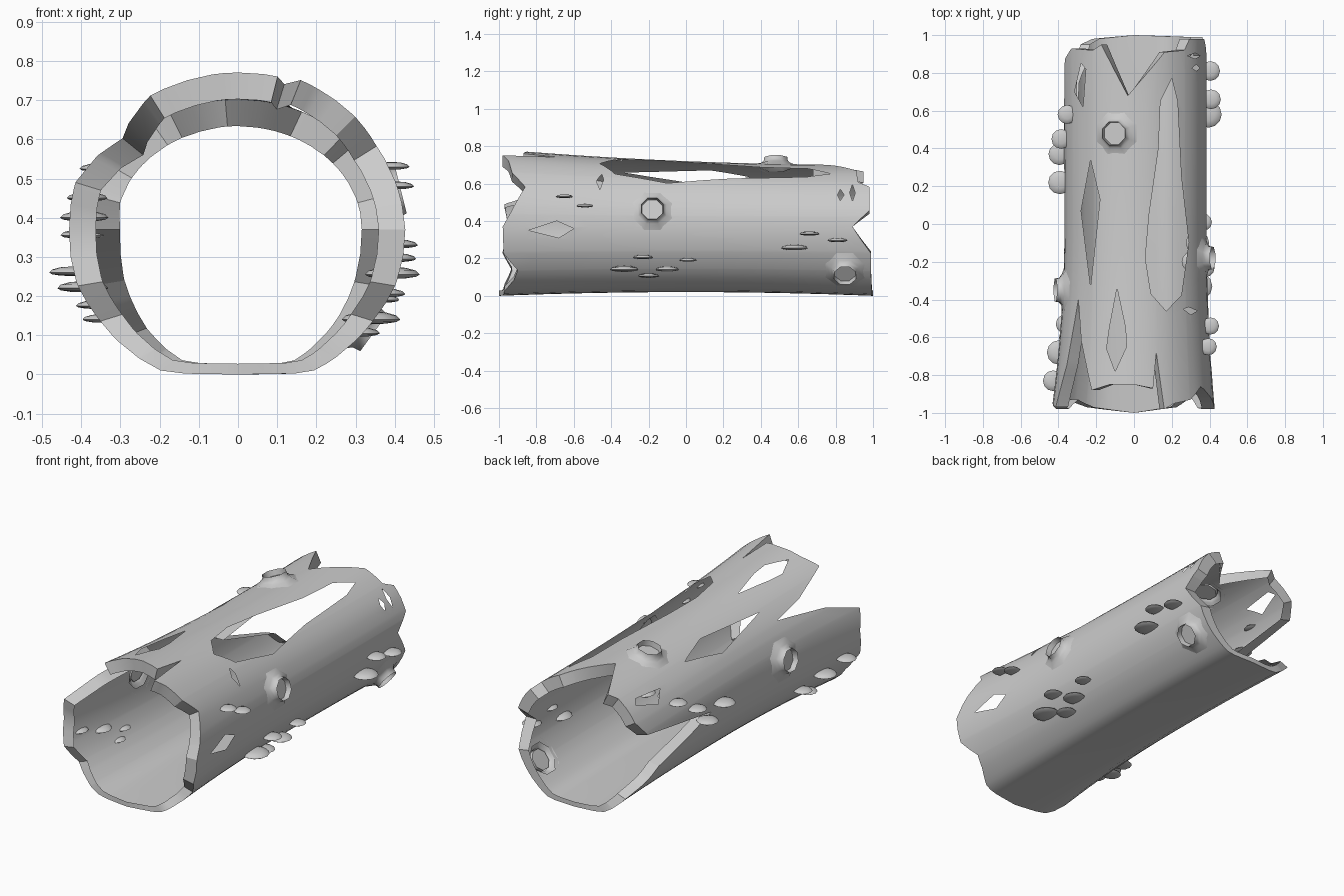
import bpy, bmesh, math
from mathutils import Matrix, Vector

cube = bpy.data.objects.get("Cube")
if cube:
    bpy.data.objects.remove(cube, do_unlink=True)

mat = bpy.data.materials.new("weathered grey")
mat.use_nodes = True
mat.diffuse_color = (0.6, 0.6, 0.6, 1)
mat.node_tree.nodes["Principled BSDF"].inputs["Base Color"].default_value = mat.diffuse_color


def make(name, bm):
    mesh = bpy.data.meshes.new(name)
    bm.to_mesh(mesh)
    bm.free()
    ob = bpy.data.objects.new(name, mesh)
    bpy.context.scene.collection.objects.link(ob)
    mesh.materials.append(mat)
    return ob


def activate(ob):
    bpy.ops.object.select_all(action="DESELECT")
    ob.select_set(True)
    bpy.context.view_layer.objects.active = ob


def smooth(ob, degrees):
    activate(ob)
    bpy.ops.object.shade_smooth_by_angle(angle=math.radians(degrees))


def lerp_list(pairs, a):
    for (a0, v0), (a1, v1) in zip(pairs, pairs[1:]):
        if a0 <= a <= a1:
            return v0 + (v1 - v0) * (a - a0) / (a1 - a0)


def section(a, y, wall=0.0):
    """Point on the log's cross-section: round above, flattened below."""
    c, s = math.cos(math.radians(a)), math.sin(math.radians(a))
    if c > 0:
        width = 0.384 + (0.045 if y < 0 else 0) * y * y
    else:
        width = 0.368 + (0.07 if y < 0 else 0.015) * y * y
    top = 0.72 - 0.041 * y + 0.022 * y * y - wall
    bottom = 0.02 * max(0, 1 - y * y) + wall * 0.4
    mid = 0.37
    if s > 0:
        z = mid + (top - mid) * s
    else:
        # A trace of roundness keeps the flat underside from being dead level
        z = mid - (mid - bottom) * (min(0.985, 1.08 * abs(s) ** 0.95) + 0.015 * abs(s) ** 6)
    return Vector(((width - wall) * c, y, z))


# Broken ends: (angle around the log, y of the rim)
FRONT = [(-90, -1), (-70, -.98), (-58, -.97), (-45, -.92), (-35, -.9), (-20, -.975),
         (0, -.98), (10, -.94), (32, -.86), (45, -.93), (60, -.95), (68, -.98), (73, -.68),
         (76, -.87), (90, -.85), (108, -.85), (122, -.88), (135, -.62), (141, -.4),
         (151, -.75), (163, -.97), (180, -.95), (200, -.98), (215, -.93), (235, -.97), (270, -1)]
BACK = [(-90, 1), (-40, .99), (-20, .99), (0, .89), (15, .98), (40, .98), (46, .92),
        (65, .91), (95, .68), (117, .95), (125, .92), (150, .93), (165, .87), (180, .3),
        (200, .75), (212, .82), (222, .95), (235, .98), (270, 1)]

# Bark: outer skin kept smooth, temporary backing flat so it can be peeled off after cutting
angles = sorted({a for a, _ in FRONT + BACK} | set(range(-90, 270, 9)))[:-1]
STEPS = 16
n = len(angles)


def skin(bm, wall):
    rows = []
    for a in angles:
        y0, y1 = lerp_list(FRONT, a), lerp_list(BACK, a)
        rows.append([bm.verts.new(section(a, y0 + (y1 - y0) * i / STEPS, wall))
                     for i in range(STEPS + 1)])
    return rows


bm = bmesh.new()
outer, backing = skin(bm, 0), skin(bm, 0.02)
for k in range(n):
    j = (k + 1) % n
    for i in range(STEPS):
        face = bm.faces.new((outer[k][i], outer[j][i], outer[j][i + 1], outer[k][i + 1]))
        face.smooth = True
        bm.faces.new((backing[k][i], backing[j][i], backing[j][i + 1], backing[k][i + 1]))
    for i in (0, STEPS):
        bm.faces.new((outer[k][i], outer[j][i], backing[j][i], backing[k][i]))
bmesh.ops.recalc_face_normals(bm, faces=bm.faces)
log = make("hollow_log", bm)

# Cracks and holes: outlines cut down through the top or in from the side
TOP_HOLES = [
    [(.2, .77), (.23, .65), (.25, .25), (.29, -.1), (.25, -.38), (.17, -.46),
     (.09, -.37), (.06, -.18), (.08, .05), (.13, .4), (.14, .65)],
    [(-.23, .34), (-.18, .13), (-.23, -.33), (-.28, .07)],
    [(-.28, .85), (-.255, .82), (-.27, .62), (-.315, .7)],
    [(-.09, -.34), (-.045, -.55), (-.04, -.65), (-.1, -.78), (-.145, -.66), (-.13, -.55)],
    [(.26, -.45), (.29, -.44), (.335, -.46), (.3, -.48)],
]
SIDE_HOLES = [
    [(-.84, .35), (-.69, .4), (-.6, .36), (-.68, .31)],
    [(.81, .54), (.825, .57), (.845, .54), (.825, .51)],
    [(.875, .55), (.89, .595), (.905, .55), (.89, .505)],
]


def cut(outline, place, near, far):
    bm = bmesh.new()
    a = [bm.verts.new(place(u, v, near)) for u, v in outline]
    b = [bm.verts.new(place(u, v, far)) for u, v in outline]
    bm.faces.new(a)
    bm.faces.new(b[::-1])
    for i in range(len(a)):
        j = (i + 1) % len(a)
        bm.faces.new((a[i], a[j], b[j], b[i]))
    bmesh.ops.recalc_face_normals(bm, faces=bm.faces)
    cutter = make("hole_cutter", bm)
    cutter.hide_render = True
    activate(log)
    mod = log.modifiers.new("hole", "BOOLEAN")
    mod.operation, mod.solver, mod.object = "DIFFERENCE", "EXACT", cutter
    bpy.ops.object.modifier_apply(modifier=mod.name)
    bpy.data.objects.remove(cutter, do_unlink=True)


for outline in TOP_HOLES:
    cut(outline, lambda u, v, d: (u, v, d), 0.42, 1)
for outline in SIDE_HOLES:
    cut(outline, lambda u, v, d: (d, u, v), 0.15, 0.7)


# Branch knots: eight-sided flared stubs with a hollow end, open to the inside of the log
OCTAGON = [(math.cos(math.tau * (i + .5) / 8), math.sin(math.tau * (i + .5) / 8))
           for i in range(8)]


def knot(name, angle, y, r):
    frame = Matrix.Translation(section(angle, y)) @ Matrix.Rotation(math.radians(90 - angle), 4, "Y")
    cut([(1.4 * r * u, 1.4 * r * v) for u, v in OCTAGON],
        lambda u, v, d: frame @ Vector((u, v, d)), -0.1, 0.1)
    bm = bmesh.new()
    rings = [[bm.verts.new(section(angle - math.degrees(1.8 * r * u / 0.37), y + 1.8 * r * v))
              for u, v in OCTAGON]]
    for scale, h in ((1.3, .008), (1.06, .022), (1, .044), (.95, .012)):
        rings.append([bm.verts.new(frame @ Vector((r * scale * u, r * scale * v, h)))
                      for u, v in OCTAGON])
    for a, b in zip(rings, rings[1:]):
        for i in range(8):
            bm.faces.new((a[i - 1], a[i], b[i], b[i - 1]))
    bm.faces.new(rings[-1])
    smooth(make(name, bm), 50)


knot("knot_left", 14, -.18, .063)
knot("knot_left_back", -36, .85, .063)
knot("knot_top", 105, .48, .066)
knot("knot_right", 172, -.35, .066)

# Peel the backing away, leaving the thin bark
bm = bmesh.new()
bm.from_mesh(log.data)
bmesh.ops.delete(bm, geom=[f for f in bm.faces if not f.smooth], context="FACES")
bm.to_mesh(log.data)
bm.free()
smooth(log, 32)

# Broken rims: a thick lip folded inward along each jagged end
for name, ends, flip in (("front_rim", FRONT, 1), ("back_rim", BACK, -1)):
    bm = bmesh.new()
    lip = [[bm.verts.new(section(a, lerp_list(ends, a), wall)) for wall in (0, 0.068)]
           for a in angles]
    for k in range(n):
        a, b = lip[k - 1], lip[k]
        bm.faces.new((a[0], a[1], b[1], b[0])[::flip])
    smooth(make(name, bm), 25)

# Shelf mushrooms: (side, y, z, radius)
SHELVES = [
    (1, -.65, .53, .045), (1, -.54, .48, .045), (1, -.23, .205, .052), (1, -.33, .14, .075),
    (1, -.1, .14, .062), (1, -.2, .105, .055), (1, .01, .19, .045), (1, .58, .255, .07),
    (1, .66, .33, .052), (1, .81, .295, .052),
    (-1, .58, .525, .05), (-1, .45, .45, .052), (-1, .22, .4, .062), (-1, .37, .355, .058),
    (-1, -.83, .26, .055), (-1, -.68, .22, .065), (-1, -.53, .175, .05), (-1, -.6, .14, .05),
]
for number, (side, y, z, r) in enumerate(SHELVES):
    # Find where the bark sits at this height
    flank = range(-80, 80) if side > 0 else range(100, 260)
    x = min((section(a, y) for a in flank), key=lambda p: abs(p.z - z)).x
    bm = bmesh.new()
    bmesh.ops.create_uvsphere(bm, u_segments=12, v_segments=6, radius=r)
    for v in bm.verts:
        v.co.z *= 0.28 if v.co.z > 0 else 0.16
    bm.transform(Matrix.Translation((x + side * 0.025, y, z)))
    smooth(make(f"shelf_mushroom_{number + 1}", bm), 50)
